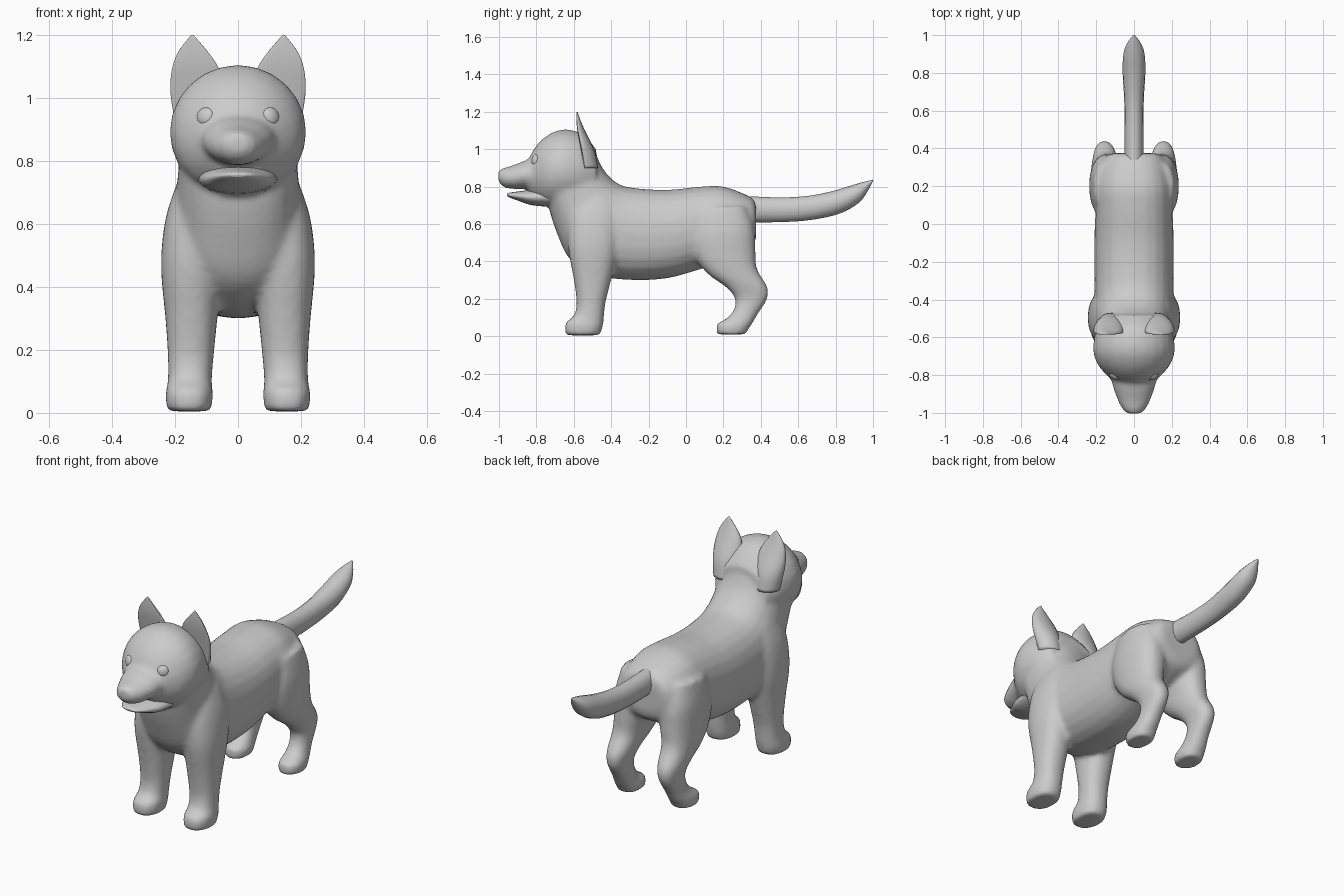
import bpy, bmesh, math
from mathutils import Vector

grey = bpy.data.materials.new("plain_grey")
grey.diffuse_color = (0.6, 0.6, 0.6, 1)


def spline(a, b, c, d, t):
    return [0.5 * (2*q + (r-p)*t + (2*p-5*q+4*r-s)*t*t + (3*q-p-3*r+s)*t**3)
            for p, q, r, s in zip(a, b, c, d)]


def loft(bm, secs, sides=24, steps=4, mirror=1, power=2.0, dent=0.0):
    """Skin rings; each section is (y1, z1, y2, z2, half width, centre x)."""
    secs = [tuple(s) + (0,) * (6 - len(s)) for s in secs]
    rows = []
    for i in range(len(secs) - 1):
        a, d = secs[max(i-1, 0)], secs[min(i+2, len(secs)-1)]
        rows += [spline(a, secs[i], secs[i+1], d, k/steps) for k in range(steps)]
    rows.append(secs[-1])
    rings = []
    for y1, z1, y2, z2, w, xc in rows:
        ring = []
        for k in range(sides):
            a = 2 * math.pi * k / sides
            c, s = math.cos(a), math.sin(a)
            c = math.copysign(abs(c) ** (2/power), c)
            s = math.copysign(abs(s) ** (2/power), s)
            if c > 0:
                c *= 1 - dent
            ring.append(bm.verts.new((mirror * (xc + w*s),
                                      (y1+y2)/2 + c*(y1-y2)/2,
                                      (z1+z2)/2 + c*(z1-z2)/2)))
        rings.append(ring)
    faces = [bm.faces.new(rings[0]), bm.faces.new(rings[-1][::-1])]
    for r, q in zip(rings, rings[1:]):
        for k in range(sides):
            j = (k+1) % sides
            faces.append(bm.faces.new((r[k], q[k], q[j], r[j])))
    bmesh.ops.recalc_face_normals(bm, faces=faces)


def finish(name, bm):
    for f in bm.faces:
        f.smooth = True
    me = bpy.data.meshes.new(name)
    bm.to_mesh(me)
    bm.free()
    me.materials.append(grey)
    ob = bpy.data.objects.new(name, me)
    bpy.context.collection.objects.link(ob)
    return ob


# torso and neck
torso = [(.375, .70, .375, .53, .11), (.345, .745, .345, .47, .16),
         (.2, .80, .2, .40, .20), (.08, .80, .05, .35, .205),
         (-.1, .783, -.1, .31, .21), (-.28, .793, -.28, .30, .21),
         (-.37, .82, -.48, .325, .21), (-.44, .89, -.62, .41, .20),
         (-.49, .99, -.69, .55, .19), (-.54, 1.06, -.73, .67, .19)]
# skull
skull = [(-.48, 1.0, -.48, .72, .16), (-.56, 1.085, -.56, .68, .20),
         (-.66, 1.105, -.66, .68, .217), (-.74, 1.075, -.74, .69, .195),
         (-.80, 1.02, -.80, .72, .145), (-.84, .95, -.84, .75, .10)]
# upper muzzle
muzzle = [(-.72, .96, -.72, .76, .14), (-.84, .945, -.84, .785, .118),
          (-.93, .912, -.93, .787, .088), (-.98, .898, -.98, .80, .062),
          (-1.004, .885, -1.004, .83, .035)]
# legs: front edge and back edge of each ring
front_leg = [(-.60, .74, -.38, .74, .06, .13), (-.63, .62, -.35, .62, .095, .135),
             (-.63, .47, -.36, .47, .098, .147), (-.60, .3, -.40, .3, .083, .148),
             (-.585, .18, -.43, .18, .073, .15), (-.60, .11, -.44, .09, .07, .153),
             (-.645, .07, -.445, .05, .076, .155), (-.645, .005, -.46, .005, .07, .155)]
hind_leg = [(.07, .68, .32, .70, .075, .135), (.03, .54, .365, .58, .10, .135),
            (.05, .42, .372, .46, .095, .14), (.12, .33, .38, .36, .08, .15),
            (.21, .265, .435, .265, .065, .155), (.262, .2, .435, .20, .052, .157),
            (.25, .13, .385, .12, .052, .16), (.20, .085, .35, .06, .06, .165),
            (.165, .065, .335, .04, .066, .165), (.165, .01, .32, .01, .06, .165)]

# body: all soft masses fused into one skin
bm = bmesh.new()
loft(bm, torso, power=2.3)
loft(bm, skull)
loft(bm, muzzle)
for side in (1, -1):
    loft(bm, front_leg, mirror=side, power=2.3)
    loft(bm, hind_leg, mirror=side, power=2.3)
body = finish("body", bm)
fuse = body.modifiers.new("fuse", 'REMESH')
fuse.mode = 'VOXEL'
fuse.voxel_size = 0.013
fuse.use_smooth_shade = True
soft = body.modifiers.new("soften", 'SMOOTH')
soft.factor = 0.5
soft.iterations = 8

# lower jaw
bm = bmesh.new()
loft(bm, [(-.70, .80, -.70, .69, .13), (-.82, .785, -.82, .70, .115),
          (-.89, .775, -.89, .722, .085), (-.94, .768, -.94, .74, .052),
          (-.957, .762, -.957, .75, .025)])
finish("lower_jaw", bm)

# tail
bm = bmesh.new()
loft(bm, [(.30, .75, .30, .61, .05), (.5, .742, .5, .61, .05),
          (.65, .75, .67, .622, .052), (.78, .775, .82, .655, .06),
          (.88, .805, .92, .71, .056), (.95, .825, .965, .765, .036),
          (1.0, .837, 1.0, .83, .004)], sides=16)
finish("tail", bm)

# ears and eyes
for side, label in ((1, "left"), (-1, "right")):
    bm = bmesh.new()
    loft(bm, [(-.61, .90, -.47, .90, .07, .125), (-.62, .98, -.485, .98, .08, .13),
              (-.62, 1.04, -.51, 1.04, .083, .132), (-.615, 1.1, -.54, 1.1, .072, .136),
              (-.605, 1.15, -.562, 1.15, .045, .143), (-.59, 1.2, -.58, 1.2, .004, .145)],
         sides=20, mirror=side, dent=0.9)
    finish(label + "_ear", bm)

    bm = bmesh.new()
    bmesh.ops.create_uvsphere(bm, u_segments=12, v_segments=8, radius=1)
    eye = finish(label + "_eye", bm)
    eye.scale = (.032, .032, .02)
    eye.location = (side * .102, -.803, .94)
    eye.rotation_euler = Vector((side * .5, -.82, .2)).to_track_quat('Z', 'Y').to_euler()
